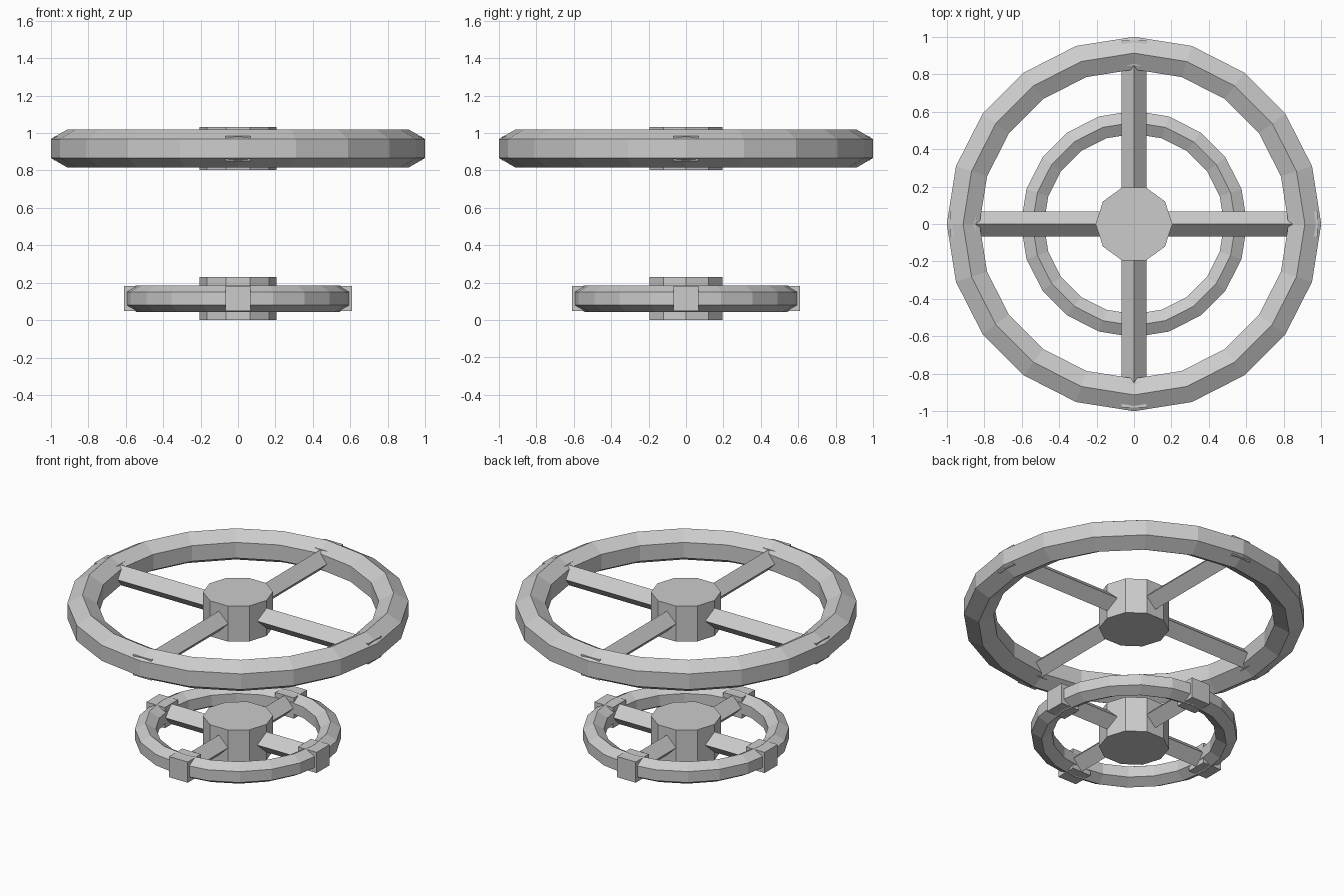
import bpy
from math import sin, cos, pi
from mathutils import Matrix

if "Cube" in bpy.data.objects:
    bpy.data.objects.remove(bpy.data.objects["Cube"])


def add_mesh(name, verts, faces, matrix):
    mesh = bpy.data.meshes.new(name)
    mesh.from_pydata(verts, [], faces)
    mesh.transform(matrix)
    mesh.update()
    obj = bpy.data.objects.new(name, mesh)
    bpy.context.collection.objects.link(obj)
    return obj


def prism(name, sides, radius, z0, z1, matrix):
    """Capped prism along local z, first corner on local +x."""
    ring = [(radius * cos(2 * pi * i / sides), radius * sin(2 * pi * i / sides))
            for i in range(sides)]
    verts = [(x, y, z) for z in (z0, z1) for x, y in ring]
    faces = [(i, (i + 1) % sides, (i + 1) % sides + sides, i + sides)
             for i in range(sides)]
    faces += [tuple(reversed(range(sides))), tuple(range(sides, 2 * sides))]
    return add_mesh(name, verts, faces, matrix)


def hex_ring(name, major, minor, z, segs=20, sides=6):
    """Low-poly ring with a hexagonal section, one corner pointing up."""
    verts, faces = [], []
    for i in range(segs):
        a = 2 * pi * i / segs
        for j in range(sides):
            b = 2 * pi * (j + 0.5) / sides
            r = major + minor * cos(b)
            verts.append((r * cos(a), r * sin(a), minor * sin(b)))
    for i in range(segs):
        for j in range(sides):
            p, q = i * sides, (i + 1) % segs * sides
            k = (j + 1) % sides
            faces.append((p + j, q + j, q + k, p + k))
    return add_mesh(name, verts, faces, Matrix.Translation((0, 0, z)))


def wheel(label, major, minor, z):
    hex_ring(label + "_rim", major, minor, z)
    # ten-sided hub
    prism(label + "_hub", 10, 0.205, -0.115, 0.115, Matrix.Translation((0, 0, z)))
    for n in range(4):
        turn = Matrix.Translation((0, 0, z)) @ Matrix.Rotation(n * pi / 2, 4, 'Z')
        lay = turn @ Matrix.Rotation(pi / 2, 4, 'Y')
        # diamond-section spoke
        prism(f"{label}_spoke_{n + 1}", 4, 0.066, 0.1, major, lay)
        # cube joint where the spoke meets the rim
        joint = lay @ Matrix.Translation((0, 0, major)) @ Matrix.Rotation(pi / 4, 4, 'Z')
        prism(f"{label}_joint_{n + 1}", 4, 0.067 * 2 ** 0.5, -0.067, 0.067, joint)


wheel("lower_wheel", 0.543, 0.071, 0.115)
wheel("upper_wheel", 0.913, 0.101, 0.917)
